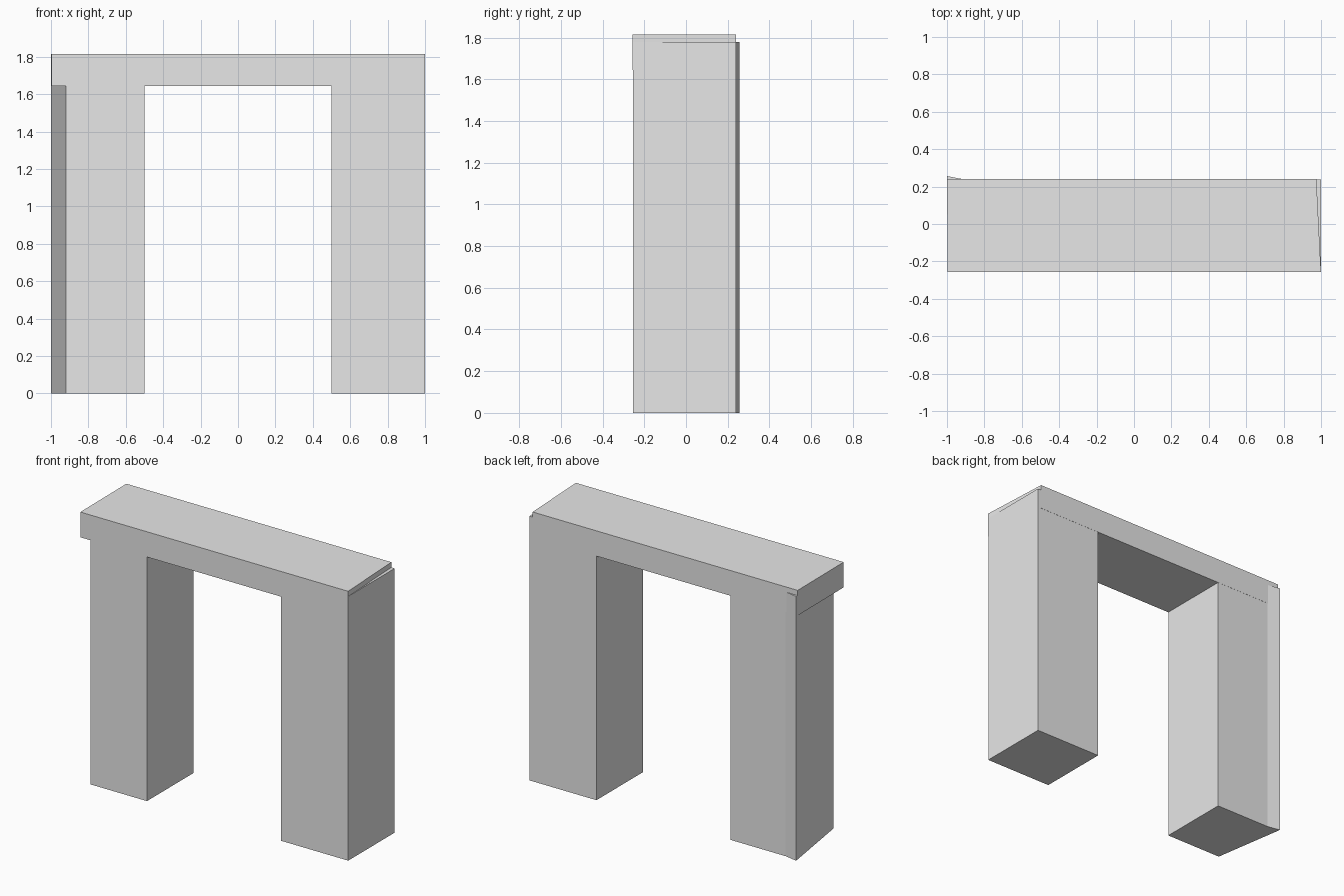
import bpy
import bmesh

cube = bpy.data.objects.get("Cube")
if cube:
    bpy.data.objects.remove(cube, do_unlink=True)

GREY = (0.8, 0.8, 0.8, 1.0)
stone = bpy.data.materials.new("light_grey")
stone.use_nodes = True
stone.diffuse_color = GREY
stone.node_tree.nodes["Principled BSDF"].inputs["Base Color"].default_value = GREY

FRONT, BACK = -0.256, 0.24
LINTEL_BOTTOM, SHOULDER, TOP = 1.645, 1.78, 1.815
INSET = 0.001  # keeps the pillars just inside the lintel faces


def prism(name, outline, bottom, top):
    """Extrude a flat outline upwards into a solid block."""
    bm = bmesh.new()
    base = bm.faces.new([bm.verts.new((x, y, bottom)) for x, y in outline])
    side = bmesh.ops.extrude_face_region(bm, geom=[base])["geom"]
    raised = [v for v in side if isinstance(v, bmesh.types.BMVert)]
    bmesh.ops.translate(bm, verts=raised, vec=(0, 0, top - bottom))
    bmesh.ops.recalc_face_normals(bm, faces=bm.faces)
    mesh = bpy.data.meshes.new(name)
    bm.to_mesh(mesh)
    bm.free()
    mesh.materials.append(stone)
    obj = bpy.data.objects.new(name, mesh)
    bpy.context.collection.objects.link(obj)
    return obj


# Lintel, with slightly skewed ends
prism("lintel",
      [(-0.996, FRONT), (1, FRONT), (0.975, BACK), (-1, BACK)],
      LINTEL_BOTTOM, TOP)

# Left pillar, square, its back outer corner showing past the lintel
prism("left_pillar",
      [(0.5, FRONT + INSET), (1, FRONT + INSET),
       (1, BACK - INSET), (0.5, BACK - INSET)],
      0, SHOULDER)

# Right pillar, with a slanted outer face and a flared back corner
prism("right_pillar",
      [(-0.92, FRONT + INSET), (-0.5, FRONT + INSET),
       (-0.5, BACK - INSET), (-0.91, BACK - INSET), (-1, 0.256)],
      0, SHOULDER)
